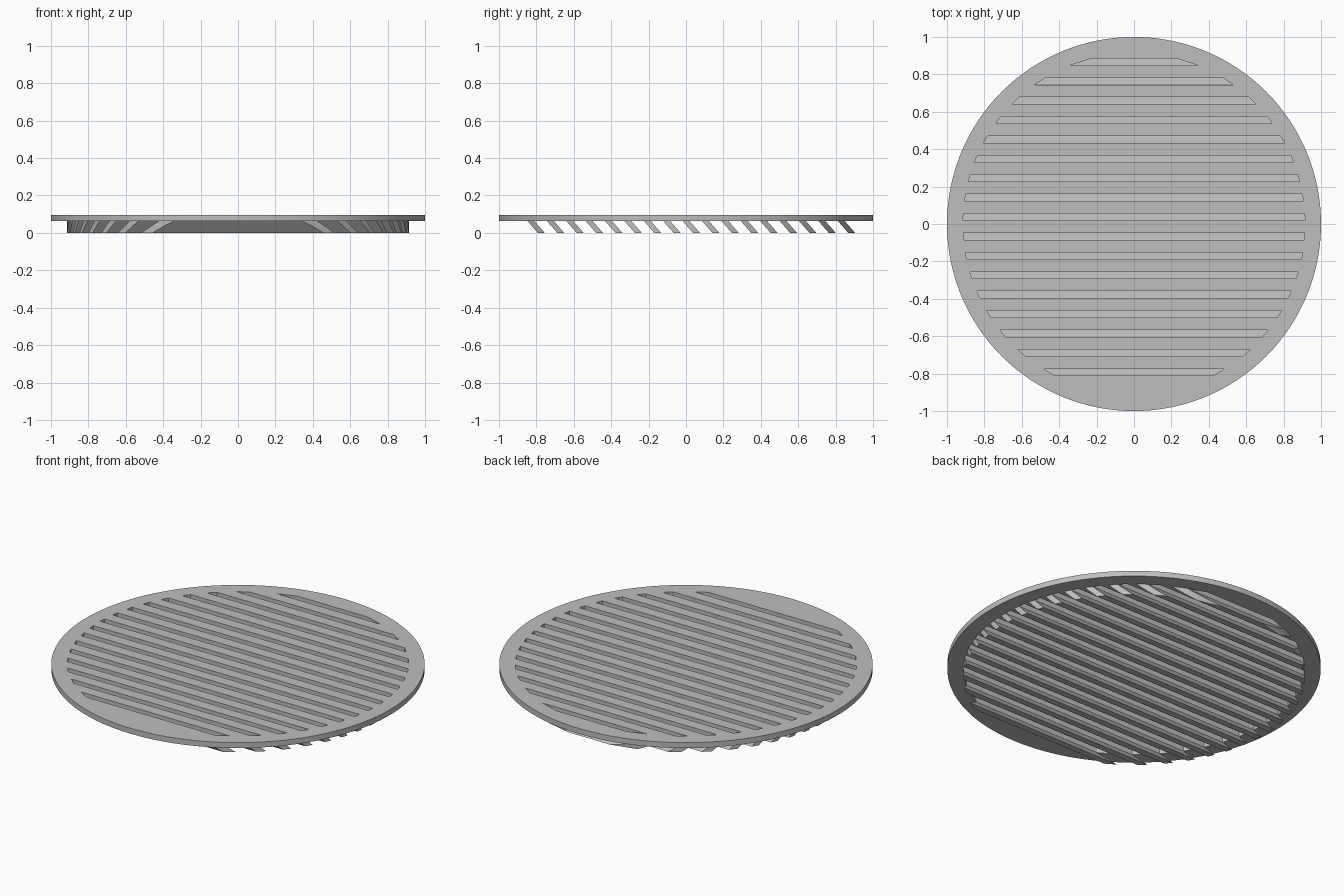
import bpy, bmesh, math

cube = bpy.data.objects.get("Cube")
if cube:
    bpy.data.objects.remove(cube, do_unlink=True)

COUNT = 17            # slots and slats
PITCH = 0.1037
FIRST = -0.811        # front edge of the first slot
WIDTH = 0.037         # slot width and slat thickness along y
LEAN = 0.056          # how far a slat leans back
PLATE_Z, TOP_Z = 0.064, 0.096
GRILLE_R = 0.914

grey = bpy.data.materials.new("plain grey")
grey.use_nodes = True
COLOUR = (0.52, 0.52, 0.52, 1)
grey.diffuse_color = COLOUR
grey.node_tree.nodes["Principled BSDF"].inputs["Base Color"].default_value = COLOUR


def add_object(name, bm):
    bmesh.ops.recalc_face_normals(bm, faces=bm.faces[:])
    mesh = bpy.data.meshes.new(name)
    bm.to_mesh(mesh)
    bm.free()
    mesh.materials.append(grey)
    obj = bpy.data.objects.new(name, mesh)
    bpy.context.collection.objects.link(obj)
    return obj


def half_length(y):
    return math.sqrt(max(GRILLE_R ** 2 - y ** 2, 0))


def add_bar(bm, levels):
    """Loft a bar through (z, y_front, y_back) levels, its ends on the grille circle."""
    rings = []
    for z, y0, y1 in levels:
        a, b = half_length(y0), half_length(y1)
        corners = ((-a, y0), (a, y0), (b, y1), (-b, y1))
        rings.append([bm.verts.new((x, y, z)) for x, y in corners])
    for low, high in zip(rings, rings[1:]):
        for i in range(4):
            j = (i + 1) % 4
            bm.faces.new((low[i], low[j], high[j], high[i]))
    bm.faces.new(rings[0][::-1])
    bm.faces.new(rings[-1])


def select_only(obj):
    bpy.ops.object.select_all(action='DESELECT')
    obj.select_set(True)
    bpy.context.view_layer.objects.active = obj


# Round plate
bm = bmesh.new()
bmesh.ops.create_cone(bm, cap_ends=True, segments=128, radius1=1, radius2=1,
                      depth=TOP_Z - PLATE_Z)
bmesh.ops.translate(bm, verts=bm.verts[:], vec=(0, 0, (TOP_Z + PLATE_Z) / 2))
plate = add_object("round_plate", bm)

# Straight slots cut through the plate
bm = bmesh.new()
for i in range(COUNT):
    y = FIRST + i * PITCH
    add_bar(bm, [(PLATE_Z - 0.05, y, y + WIDTH), (TOP_Z + 0.05, y, y + WIDTH)])
cutter = add_object("slot_cutter", bm)
cutter.hide_render = True
select_only(plate)
cut = plate.modifiers.new("slots", 'BOOLEAN')
cut.operation = 'DIFFERENCE'
cut.solver = 'EXACT'
cut.object = cutter
bpy.ops.object.modifier_apply(modifier=cut.name)
bpy.data.objects.remove(cutter, do_unlink=True)
bpy.ops.object.shade_smooth_by_angle(angle=math.radians(20))

# Leaning slats hung under the plate, one in front of each slot
STEPS = 4
bm = bmesh.new()
for i in range(COUNT):
    top_back = FIRST + i * PITCH
    levels = []
    for k in range(STEPS + 1):
        t = k / STEPS
        back = top_back + LEAN * (1 - t)
        levels.append((PLATE_Z * t, back - WIDTH, back))
    add_bar(bm, levels)
slats = add_object("leaning_slats", bm)
select_only(slats)
bpy.ops.object.shade_smooth_by_angle(angle=math.radians(20))
